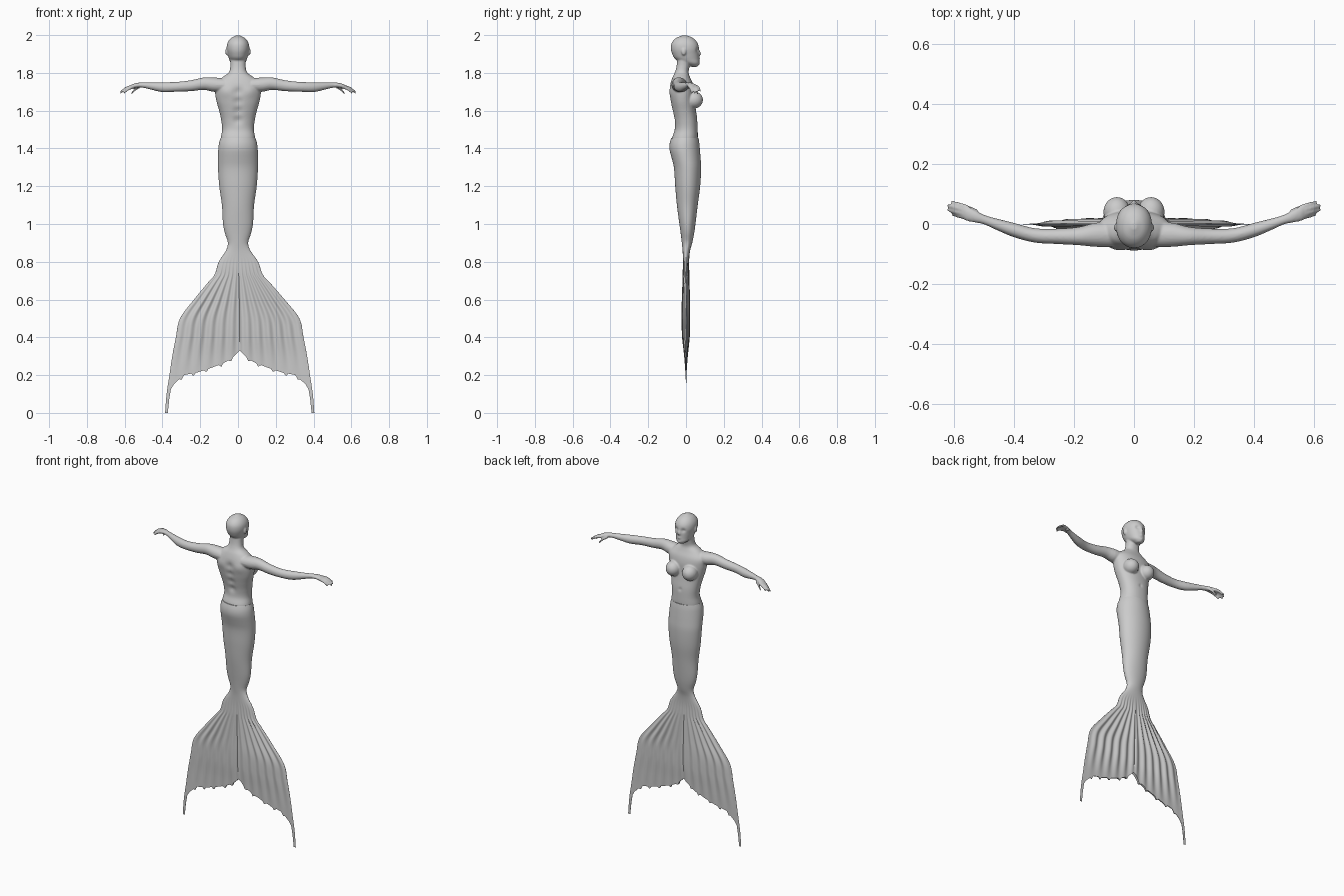
import bpy, bmesh, math
from mathutils import Vector, Matrix

if "Cube" in bpy.data.objects:
    bpy.data.objects.remove(bpy.data.objects["Cube"])


def lerp_tab(tab, t, smooth=True):
    """Interpolate rows (key, values...) at key t, ascending or descending keys."""
    rows = sorted(tab)
    t = min(max(t, rows[0][0]), rows[-1][0])
    i = 0
    while i < len(rows) - 2 and t > rows[i + 1][0]:
        i += 1
    a, b = rows[i], rows[i + 1]
    p, q = rows[max(i - 1, 0)], rows[min(i + 2, len(rows) - 1)]
    h = b[0] - a[0]
    f = (t - a[0]) / h
    out = []
    for k in range(1, len(a)):
        if not smooth:
            out.append(a[k] + (b[k] - a[k]) * f)
            continue
        m0 = (b[k] - p[k]) / (b[0] - p[0]) * h
        m1 = (q[k] - a[k]) / (q[0] - a[0]) * h
        out.append((2*f**3 - 3*f**2 + 1) * a[k] + (f**3 - 2*f**2 + f) * m0
                   + (3*f**2 - 2*f**3) * b[k] + (f**3 - f**2) * m1)
    return out


def loft(bm, rings, caps=(True, True)):
    vs = [[bm.verts.new(p) for p in r] for r in rings]
    n = len(vs[0])
    for a, b in zip(vs, vs[1:]):
        for i in range(n):
            bm.faces.new((a[i], a[(i + 1) % n], b[(i + 1) % n], b[i]))
    if caps[0]:
        bm.faces.new(vs[0])
    if caps[1]:
        bm.faces.new(vs[-1])
    return vs


def finish(bm, name):
    bmesh.ops.recalc_face_normals(bm, faces=bm.faces)
    me = bpy.data.meshes.new(name)
    bm.to_mesh(me)
    bm.free()
    ob = bpy.data.objects.new(name, me)
    bpy.context.collection.objects.link(ob)
    return ob


def stack(bm, tab, rows, n=48, bumps=(), power=1.0):
    """Vertical loft from rows (z, half width, back y, front y) with soft bumps (x, z, radius, depth, side)."""
    z0, z1 = tab[0][0], tab[-1][0]
    rings = []
    for j in range(rows + 1):
        z = z0 + (z1 - z0) * j / rows
        w, yb, yf = lerp_tab(tab, z)
        ring = []
        for i in range(n):
            a = 2 * math.pi * i / n
            c, s = math.cos(a), math.sin(a)
            x = w * math.copysign(abs(c) ** power, c)
            y = (yf + yb) / 2 + (yf - yb) / 2 * math.copysign(abs(s) ** power, s)
            for bx, bz, r, d, side in bumps:
                if s * side > 0.05:
                    y += d * math.exp(-((x - bx)**2 + (z - bz)**2) / r**2)
            ring.append((x, y, z))
        rings.append(ring)
    loft(bm, rings)


def limb(bm, tab, side, steps=30, n=20):
    """Sideways loft from rows (x, y, z, radius y, radius z)."""
    rings = []
    for j in range(steps + 1):
        x = tab[0][0] + (tab[-1][0] - tab[0][0]) * j / steps
        y, z, ry, rz = lerp_tab(tab, x)
        rings.append([(side * x, y + ry * math.cos(2*math.pi*i/n), z + rz * math.sin(2*math.pi*i/n))
                      for i in range(n)])
    loft(bm, rings)


def blob(bm, centre, radii):
    bmesh.ops.create_uvsphere(bm, u_segments=24, v_segments=16, radius=1,
                              matrix=Matrix.Translation(centre) @ Matrix.Diagonal((*radii, 1)))


# ---- upper body: torso, head, arms and hands fused by a voxel remesh
bm = bmesh.new()
torso = [(1.38, .085, -.065, .055), (1.45, .091, -.074, .062), (1.50, .084, -.060, .062),
         (1.55, .089, -.063, .060), (1.60, .100, -.073, .053), (1.65, .114, -.083, .047),
         (1.70, .122, -.088, .046), (1.74, .120, -.083, .038), (1.775, .085, -.072, .022),
         (1.80, .050, -.060, .014), (1.83, .041, -.051, .018), (1.88, .042, -.045, .030)]
stack(bm, torso, 60, power=.9, bumps=[(0, z, .022, .010, -1) for z in (1.55, 1.60, 1.65, 1.70)]
      + [(s * .065, 1.70, .03, -.005, -1) for s in (-1, 1)]
      + [(0, 1.545, .008, -.006, 1)])

head = [(1.832, .014, .028, .060), (1.85, .036, -.010, .070), (1.872, .047, -.055, .069),
        (1.90, .055, -.073, .068), (1.93, .060, -.080, .069), (1.96, .055, -.075, .060),
        (1.985, .036, -.052, .036), (1.999, .008, -.018, .004)]
face = [(s * .023, 1.922, .011, -.010, 1) for s in (-1, 1)]
face += [(0, 1.900, .008, .014, 1), (0, 1.912, .007, .006, 1), (0, 1.874, .010, .006, 1),
         (0, 1.861, .008, -.003, 1), (0, 1.848, .010, .004, 1)]
stack(bm, head, 50, n=80, bumps=face, power=.95)

arm = [(.07, -.035, 1.735, .042, .036), (.13, -.036, 1.738, .040, .038), (.18, -.040, 1.743, .031, .033),
       (.25, -.041, 1.732, .026, .029), (.33, -.038, 1.726, .024, .026), (.40, -.020, 1.724, .024, .026),
       (.46, .000, 1.730, .019, .019), (.50, .015, 1.735, .016, .014), (.53, .026, 1.735, .021, .013),
       (.56, .036, 1.728, .025, .012), (.575, .041, 1.722, .020, .009)]
fingers = [((.550, .020, 1.728), (.607, .032, 1.692)), ((.555, .032, 1.730), (.622, .047, 1.695)),
           ((.555, .044, 1.730), (.622, .062, 1.700)), ((.550, .054, 1.728), (.608, .074, 1.705)),
           ((.520, .040, 1.728), (.566, .062, 1.688))]
for s in (-1, 1):
    limb(bm, arm, s)
    for a, b in fingers:
        a, b = Vector(a), Vector(b)
        m = a.lerp(b, .55) + Vector((0, 0, .006))
        limb(bm, [(*a, .008, .009), (*m, .0075, .0085), (*b, .005, .006)], s, 8, 12)
    blob(bm, (s * .057, .040, 1.657), (.045, .050, .046))      # breast
    blob(bm, (s * .060, -.012, 1.912), (.007, .012, .019))     # ear
body = finish(bm, "upper_body")
rm = body.modifiers.new("fuse", 'REMESH')
rm.mode = 'VOXEL'
rm.voxel_size = .0045
rm.use_smooth_shade = True
sm = body.modifiers.new("soften", 'SMOOTH')
sm.factor = .5
sm.iterations = 4

# ---- tail and fluke: one loft; the lower rows follow ribs down to a ragged notched edge
tail = [(1.455, .092, -.078, .066), (1.44, .098, -.084, .069), (1.40, .104, -.088, .073),
        (1.35, .106, -.076, .077), (1.30, .106, -.064, .080), (1.20, .099, -.057, .075),
        (1.10, .085, -.048, .062), (1.00, .079, -.035, .050), (.95, .069, -.028, .043),
        (.90, .053, -.022, .033), (.86, .064, -.018, .022), (.80, .104, -.016, .016),
        (.73, .128, -.016, .016), (.70, .155, -.016, .016), (.60, .240, -.017, .016),
        (.50, .316, -.018, .016), (.40, .338, -.015, .014), (.30, .357, -.007, .007),
        (.20, .372, -.003, .003), (.10, .387, -.0025, .0025), (0, .395, -.0025, .0025)]
edge = [(0, .33), (.1, .295), (.2, .27), (.4, .24), (.6, .215), (.8, .2), (.92, .15), (.955, .12),
        (.96, 0), (1, 0)]
spikes = (.13, .27, .48, .66, .82)
N, TOP, FIN = 256, 30, 45


def tail_point(a, row):
    u, s = math.cos(a), math.sin(a)
    if row <= TOP:
        z = 1.455 + (.9 - 1.455) * row / TOP
    else:
        q = abs(u)
        zb = lerp_tab(edge, q, False)[0] - sum(.018 * max(0, 1 - abs(q - c) / .03) for c in spikes)
        z = .9 - (.9 - zb) * (row - TOP) / FIN
    w, yb, yf = lerp_tab(tail, z)
    k = min(max((.82 - z) / .25, 0), 1) * min(max((z - .2) / .2, .1), 1)
    ripple = .006 * k * math.sin(12 * math.pi * abs(u)) * (1 - u**8)
    shift = .009 * min(max((.9 - z) / .4, 0), 1)
    return (u * w + shift, (yf + yb) / 2 + s * (yf - yb) / 2 + ripple, z)


bm = bmesh.new()
rows = loft(bm, [[tail_point(2 * math.pi * i / N, r) for i in range(N)] for r in range(TOP + FIN + 1)],
            (True, False))
last = rows[-1]
for i in range(N // 2):                                        # close the thin lower edge
    quad = [last[i], last[i + 1], last[(N - i - 1) % N], last[(N - i) % N]]
    bm.faces.new(list(dict.fromkeys(quad)))
tail_ob = finish(bm, "tail_and_fluke")
bpy.context.view_layer.objects.active = tail_ob
tail_ob.select_set(True)
bpy.ops.object.shade_smooth_by_angle(angle=math.radians(50))
